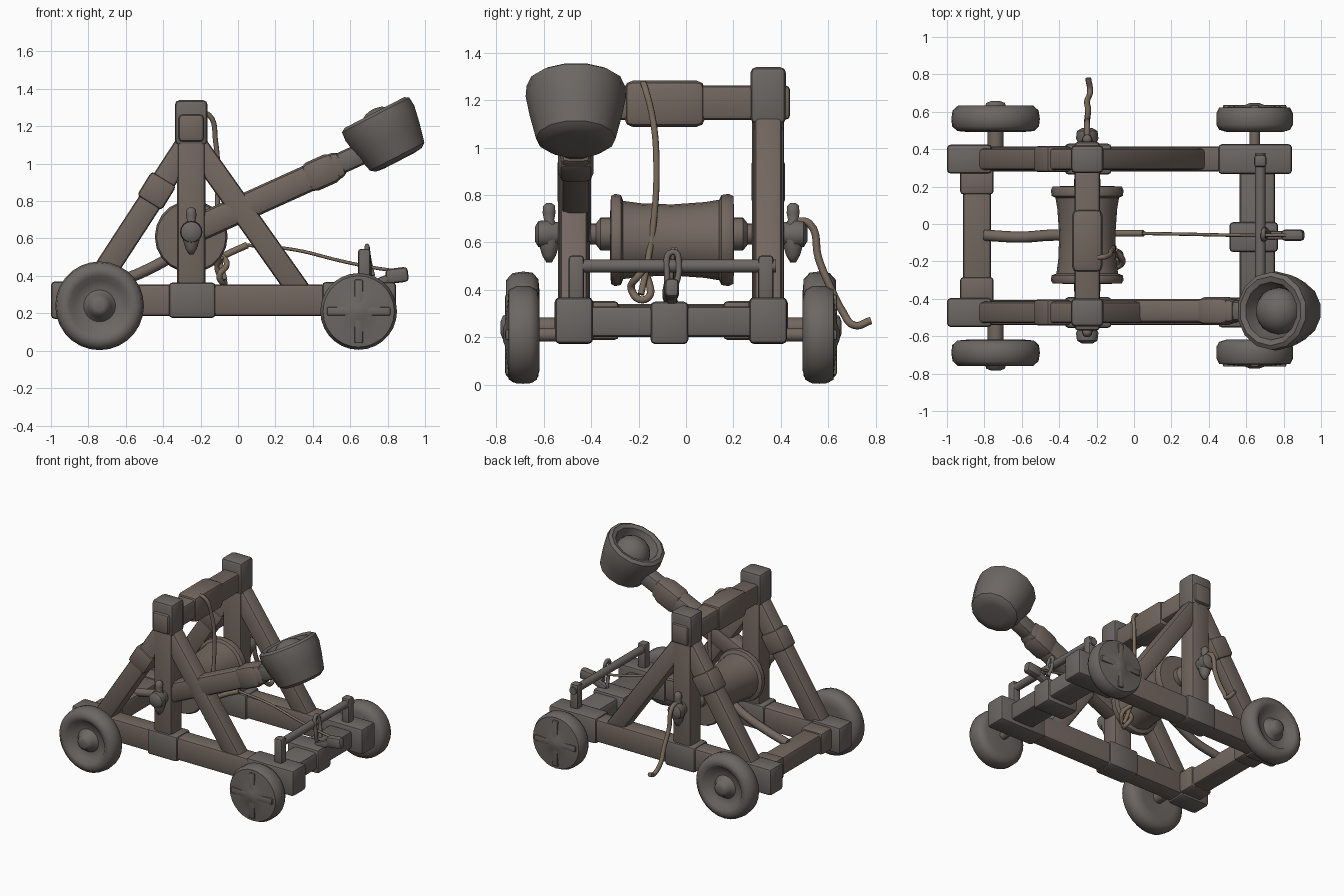
import bpy, bmesh, math
from mathutils import Vector, Matrix

YC = -0.063                       # middle of the frame in y


def material(name, rgb):
    m = bpy.data.materials.new(name)
    m.diffuse_color = (*rgb, 1)
    return m


WOOD = material("wood", (0.17, 0.135, 0.115))
GREY = material("weathered_wood", (0.15, 0.135, 0.125))
ROPE = material("rope", (0.20, 0.15, 0.11))


def finish(name, bm, mat, angle=40):
    bmesh.ops.recalc_face_normals(bm, faces=bm.faces[:])
    me = bpy.data.meshes.new(name)
    bm.to_mesh(me)
    bm.free()
    ob = bpy.data.objects.new(name, me)
    bpy.context.collection.objects.link(ob)
    me.materials.append(mat)
    bpy.ops.object.select_all(action='DESELECT')
    ob.select_set(True)
    bpy.context.view_layer.objects.active = ob
    bpy.ops.object.shade_smooth_by_angle(angle=math.radians(angle))
    return ob


def beam(name, a, b, w, h, mat=WOOD, bev=0.02):
    """Bevelled timber from a to b; w is the sideways size, h the other."""
    a, b = Vector(a), Vector(b)
    d = (b - a).normalized()
    side = Vector((1, 0, 0)) if abs(d.y) > 0.9 else Vector((0, 1, 0))
    up = d.cross(side).normalized()
    rot = Matrix((d, side, up)).transposed().to_4x4()
    bm = bmesh.new()
    bmesh.ops.create_cube(bm, size=1, matrix=Matrix.Translation((a + b) / 2) @ rot
                          @ Matrix.Diagonal(((b - a).length, w, h, 1)))
    bmesh.ops.bevel(bm, geom=bm.edges[:], offset=bev, segments=2, profile=0.5, affect='EDGES')
    return finish(name, bm, mat)


def lathe(name, origin, axis, profile, mat=WOOD, n=24, angle=40):
    """Revolve (radius, distance) pairs about an axis through origin."""
    rot = Vector(axis).to_track_quat('Z', 'Y').to_matrix()
    bm = bmesh.new()
    rings = [[bm.verts.new(Vector(origin) + rot @ Vector((r * math.cos(2 * math.pi * i / n),
              r * math.sin(2 * math.pi * i / n), t))) for i in range(n)] for r, t in profile]
    for p, q in zip(rings, rings[1:]):
        for i in range(n):
            bm.faces.new((p[i], p[(i + 1) % n], q[(i + 1) % n], q[i]))
    bm.faces.new(rings[0])
    bm.faces.new(rings[-1])
    return finish(name, bm, mat, angle)


def rope(name, pts, r, mat=ROPE):
    cu = bpy.data.curves.new(name, 'CURVE')
    cu.dimensions = '3D'
    cu.bevel_depth, cu.bevel_resolution, cu.use_fill_caps = r, 2, True
    sp = cu.splines.new('BEZIER')
    sp.bezier_points.add(len(pts) - 1)
    for bp, p in zip(sp.bezier_points, pts):
        bp.co = p
        bp.handle_left_type = bp.handle_right_type = 'AUTO'
    sp.resolution_u = 6
    tmp = bpy.data.objects.new(name + "_path", cu)
    me = bpy.data.meshes.new_from_object(tmp)
    bm = bmesh.new()
    bm.from_mesh(me)
    bpy.data.objects.remove(tmp)
    return finish(name, bm, mat, 60)


# the two side frames
for s, tag in ((-1, "front"), (1, "back")):
    y = YC + s * 0.41
    beam(tag + "_side_beam", (-0.98, y, 0.27), (0.83, y, 0.27), 0.135, 0.17)
    beam(tag + "_beam_left_end", (-1.0, y, 0.27), (-0.76, y, 0.27), 0.155, 0.20, GREY)
    beam(tag + "_beam_right_end", (0.45, y, 0.27), (0.845, y, 0.27), 0.16, 0.195, GREY)
    beam(tag + "_beam_joint", (-0.37, y, 0.27), (-0.12, y, 0.27), 0.165, 0.19, GREY)
    beam(tag + "_upright", (-0.25, y, 0.2), (-0.25, y, 1.2), 0.135, 0.15)
    beam(tag + "_upright_cap", (-0.25, y, 1.10), (-0.25, y, 1.34), 0.15, 0.175, GREY, 0.025)
    beam(tag + "_left_brace", (-0.80, y, 0.29), (-0.26, y, 1.12), 0.115, 0.13)
    beam(tag + "_left_brace_collar", (-0.475, y, 0.79), (-0.395, y, 0.92), 0.14, 0.155)
    beam(tag + "_right_brace", (-0.24, y, 1.12), (0.34, y, 0.30), 0.115, 0.125)
    # posts of the rear stop bar
    py = YC + s * 0.40
    beam(tag + "_stop_post", (0.675, py, 0.33), (0.675, py, 0.545), 0.065, 0.065, GREY, 0.015)

    # wheels: dished on the left, domed with a cross on the right
    out = (0, s, 0)
    wy = YC + s * 0.555
    lathe(tag + "_left_wheel", (-0.74, wy, 0.24), out,
          [(0.06, 0.01), (0.15, 0.0), (0.205, 0.005), (0.232, 0.03), (0.237, 0.07), (0.23, 0.115),
           (0.20, 0.142), (0.16, 0.138), (0.135, 0.105), (0.085, 0.10), (0.06, 0.125),
           (0.05, 0.155), (0.025, 0.165)], GREY, 28, 50)
    lathe(tag + "_right_wheel", (0.645, wy, 0.21), out,
          [(0.06, 0.0), (0.15, 0.0), (0.19, 0.012), (0.205, 0.04), (0.205, 0.10), (0.19, 0.13),
           (0.12, 0.137), (0.05, 0.145), (0.025, 0.155)], GREY, 28, 50)
    for k in (0, 1):
        d = Vector((k, 0, 1 - k)) * 0.17
        c = Vector((0.645, wy + s * 0.134, 0.21))
        beam(tag + "_wheel_cross", c - d, c + d, 0.022, 0.045, GREY, 0.008)
    lathe(tag + "_left_axle", (-0.74, YC + s * 0.36, 0.24), out, [(0.042, 0), (0.042, 0.22)])
    lathe(tag + "_right_axle", (0.645, YC + s * 0.36, 0.21), out, [(0.028, 0), (0.028, 0.22)])

    # winch bearing and turning handle
    hy = YC + s * 0.515
    lathe(tag + "_winch_hub", (-0.25, YC + s * 0.44, 0.635), out,
          [(0.05, 0), (0.05, 0.06), (0.06, 0.08), (0.055, 0.12), (0.03, 0.135)], GREY, 16)
    lathe(tag + "_winch_handle", (-0.25, hy, 0.515), (0, 0, 1),
          [(0.012, 0), (0.03, 0.03), (0.048, 0.09), (0.045, 0.14), (0.022, 0.18),
           (0.028, 0.21), (0.025, 0.24), (0.01, 0.252)], GREY, 14, 60)

# cross timbers
beam("left_cross_beam", (-0.84, -0.42, 0.27), (-0.84, 0.30, 0.27), 0.15, 0.14)
for s, tag in ((-1, "front"), (1, "back")):
    beam(tag + "_cross_beam_shoulder", (-0.84, YC + s * 0.22, 0.27), (-0.84, YC + s * 0.36, 0.27),
         0.18, 0.165)
beam("right_cross_beam", (0.66, -0.42, 0.265), (0.66, 0.30, 0.265), 0.19, 0.13, GREY)
beam("trigger_block", (0.51, -0.07, 0.26), (0.77, -0.07, 0.26), 0.16, 0.18, GREY)
beam("top_cross_beam", (-0.25, -0.57, 1.19), (-0.25, 0.44, 1.19), 0.135, 0.145)
beam("top_beam_wrap", (-0.25, -0.26, 1.185), (-0.25, 0.08, 1.185), 0.165, 0.195, WOOD, 0.035)
lathe("stop_bar", (0.675, -0.47, 0.50), (0, 1, 0), [(0.028, 0), (0.028, 0.85)], GREY, 16)

# winch drum with two flanges
lathe("winch_drum", (-0.25, -0.32, 0.61), (0, 1, 0),
      [(0.12, 0), (0.185, 0.003), (0.195, 0.02), (0.19, 0.045), (0.165, 0.055), (0.155, 0.13),
       (0.15, 0.26), (0.16, 0.40), (0.17, 0.46), (0.19, 0.47), (0.195, 0.50), (0.185, 0.52),
       (0.12, 0.523)], WOOD, 20, 45)
lathe("winch_axle", (-0.25, -0.52, 0.635), (0, 1, 0),
      [(0.045, 0), (0.045, 0.14), (0.07, 0.16), (0.07, 0.76), (0.045, 0.78), (0.045, 0.93)], WOOD, 16)

# throwing arm, bound near its end
AY = -0.465
beam("throwing_arm", (-0.28, AY, 0.625), (0.56, AY, 1.005), 0.13, 0.145, WOOD, 0.035)
beam("arm_binding", (0.36, AY, 0.915), (0.53, AY, 0.99), 0.15, 0.165, WOOD, 0.04)
beam("arm_neck", (0.50, AY, 0.98), (0.72, AY, 1.08), 0.11, 0.115, GREY, 0.03)

# cup tilted back, with the shot inside
base, axis = Vector((0.86, AY, 1.02)), Vector((-0.46, 0, 0.89)).normalized()
lathe("cup", base, axis,
      [(0.09, -0.005), (0.14, 0.0), (0.168, 0.02), (0.195, 0.13), (0.212, 0.22), (0.208, 0.27),
       (0.185, 0.285), (0.155, 0.275), (0.14, 0.22), (0.12, 0.17), (0.05, 0.16)], GREY, 14, 35)
lathe("shot", base + axis * 0.19, axis,
      [(0.125 * math.cos(a), 0.115 * math.sin(a))
       for a in [math.radians(-85 + 17 * i) for i in range(11)]], GREY, 18, 80)

# ropes and the tail rod on the drum
rope("tail_rod", [(-0.80, -0.06, 0.335), (-0.60, -0.07, 0.385), (-0.45, -0.06, 0.45),
                  (-0.36, -0.06, 0.50)], 0.03, WOOD)
rope("draw_rope_thick", [(-0.14, -0.05, 0.47), (-0.05, -0.05, 0.52), (0.05, -0.05, 0.565)], 0.018)
rope("draw_rope", [(0.04, -0.05, 0.565), (0.30, -0.055, 0.54), (0.55, -0.06, 0.48),
                   (0.72, -0.06, 0.445), (0.90, -0.06, 0.42)], 0.009)
rope("beam_rope", [(-0.20, -0.18, 1.27), (-0.155, -0.175, 1.26), (-0.12, -0.14, 1.12),
                   (-0.108, -0.125, 0.95), (-0.11, -0.135, 0.70), (-0.10, -0.165, 0.50),
                   (-0.07, -0.19, 0.38)], 0.014)
rope("rope_tangle", [(-0.10, -0.14, 0.52), (-0.06, -0.20, 0.46), (-0.10, -0.23, 0.40),
                     (-0.07, -0.17, 0.36), (-0.11, -0.16, 0.44), (-0.09, -0.21, 0.50)], 0.016)
rope("crank_rope", [(-0.25, 0.46, 0.69), (-0.25, 0.52, 0.68), (-0.25, 0.56, 0.53),
                    (-0.245, 0.61, 0.41), (-0.25, 0.66, 0.31), (-0.235, 0.71, 0.25),
                    (-0.245, 0.78, 0.27)], 0.016)

# trigger hook on the block
beam("trigger_lever", (0.70, -0.06, 0.34), (0.84, -0.06, 0.40), 0.045, 0.05, GREY, 0.012)
beam("trigger_knob", (0.79, -0.06, 0.395), (0.91, -0.06, 0.41), 0.06, 0.08, GREY, 0.02)
rope("trigger_hook", [(0.70, -0.06, 0.34), (0.70, -0.08, 0.46), (0.69, -0.055, 0.56),
                      (0.70, -0.03, 0.49), (0.72, -0.05, 0.40)], 0.013, GREY)
